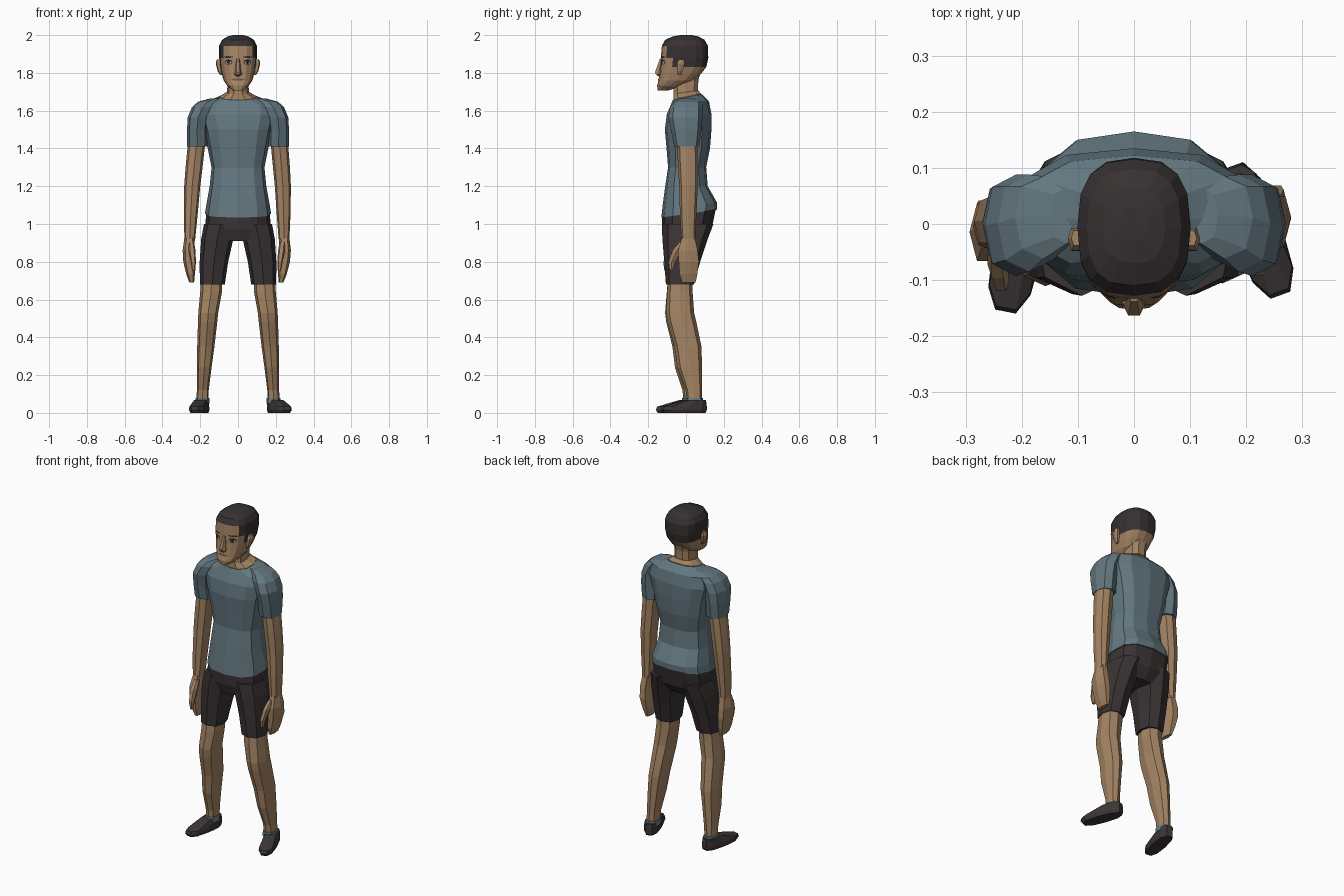
import bpy, bmesh, math
from mathutils import Vector, Matrix
from mathutils.bvhtree import BVHTree


def material(name, r, g, b):
    m = bpy.data.materials.new(name)
    m.diffuse_color = (r, g, b, 1)
    return m


SKIN = material("skin", 0.37, 0.23, 0.125)
SHIRT = material("shirt_grey_blue", 0.125, 0.185, 0.215)
SHORTS = material("shorts_dark", 0.042, 0.033, 0.034)
HAIR = material("hair_dark", 0.038, 0.030, 0.031)
SHOE = material("shoe_dark", 0.046, 0.037, 0.038)
SOCK = material("sock_blue", 0.13, 0.20, 0.23)
WHITE = material("eye_white", 0.36, 0.33, 0.29)
DARK = material("eye_dark", 0.015, 0.012, 0.012)
LIP = material("lip", 0.17, 0.085, 0.05)


def finish(name, bm, mats, rule=None):
    bmesh.ops.recalc_face_normals(bm, faces=bm.faces)
    if rule:
        for f in bm.faces:
            f.material_index = rule(f.calc_center_median())
    me = bpy.data.meshes.new(name)
    bm.to_mesh(me)
    bm.free()
    for m in mats:
        me.materials.append(m)
    ob = bpy.data.objects.new(name, me)
    bpy.context.collection.objects.link(ob)
    return ob


def loft(name, rings, mats, n=8, e=0.8, move=None, rule=None):
    """Skin rounded sections given as (x0, x1, y0, y1, z, tilt)."""
    bm = bmesh.new()
    loops = []
    for x0, x1, y0, y1, z, *tilt in rings:
        t = tilt[0] if tilt else 0
        loop = []
        for i in range(n):
            c, s = math.cos(math.tau * i / n), math.sin(math.tau * i / n)
            dx = math.copysign(abs(c) ** e if abs(c) > 1e-6 else 0, c) * (x1 - x0) / 2
            dy = math.copysign(abs(s) ** e if abs(s) > 1e-6 else 0, s) * (y1 - y0) / 2
            p = Vector(((x0 + x1) / 2 + dx, (y0 + y1) / 2 + dy, z + t * dy))
            loop.append(bm.verts.new(move(p) if move else p))
        loops.append(loop)
    for a, b in zip(loops, loops[1:]):
        for i in range(n):
            j = (i + 1) % n
            bm.faces.new((a[i], a[j], b[j], b[i]))
    bm.faces.new(loops[0])
    bm.faces.new(loops[-1])
    return finish(name, bm, mats, rule)


def centred(rows):
    """Rows of (z, half width, front, back, tilt) as ring tuples."""
    return [(-w, w, f, b, z, *t) for z, w, f, b, *t in rows]


# Shirt body and shorts seat
loft("shirt_body", centred([
    (1.055, .175, -.130, .163, .14), (1.10, .168, -.125, .165, .08), (1.20, .150, -.110, .115),
    (1.30, .140, -.095, .107), (1.40, .160, -.103, .127), (1.50, .180, -.112, .135),
    (1.58, .205, -.102, .135), (1.64, .190, -.080, .122, .08), (1.672, .100, -.070, .085, .2)]),
    [SHIRT], n=12, e=0.75)
loft("shorts_seat", centred([
    (.91, .13, -.105, .09), (.97, .172, -.125, .135), (1.06, .170, -.128, .158, .14)]),
    [SHORTS], n=12, e=0.75)

# Neck with the skin shown inside the collar
loft("neck", centred([
    (1.62, .09, -.06, .07), (1.675, .098, -.069, .083, .2), (1.698, .058, -.068, .066, .15),
    (1.76, .055, -.068, .068), (1.82, .06, -.05, .085)]), [SKIN], n=10)


# Head, hair coloured by height and depth
def hair_rule(c):
    return 1 if c.z > 1.94 or (c.y > -.085 and c.z > 1.83) else 0


head = loft("head", centred([
    (1.708, .028, -.150, -.09), (1.730, .056, -.153, -.03, -.05), (1.760, .076, -.145, .045),
    (1.795, .086, -.140, .080), (1.832, .094, -.136, .108), (1.88, .100, -.133, .118),
    (1.943, .101, -.128, .116), (1.975, .084, -.110, .098), (1.993, .055, -.07, .065),
    (2.0, .025, -.03, .03)]), [SKIN, HAIR], n=16, e=0.75, rule=hair_rule)
loft("nose", centred([
    (1.782, .010, -.148, -.12), (1.792, .021, -.162, -.12), (1.805, .017, -.166, -.12),
    (1.875, .009, -.139, -.12)]), [SKIN], n=6)
tree = BVHTree.FromPolygons([v.co for v in head.data.vertices],
                            [p.vertices[:] for p in head.data.polygons])


def plate(name, x, z, w, h, mat, lift=.002, n=8):
    """Thin painted patch lying on the face."""
    bm = bmesh.new()

    def put(px, pz):
        hit = tree.ray_cast(Vector((px, -1, pz)), Vector((0, 1, 0)))[0]
        return bm.verts.new((px, hit.y - lift, pz))
    mid = put(x, z)
    rim = [put(x + w / 2 * math.cos(math.tau * i / n), z + h / 2 * math.sin(math.tau * i / n))
           for i in range(n)]
    for i in range(n):
        bm.faces.new((mid, rim[i], rim[(i + 1) % n]))
    ob = finish(name, bm, [mat])
    # make the patch face forward
    if ob.data.polygons[0].normal.y > 0:
        ob.data.flip_normals()


plate("mouth", 0, 1.765, .075, .012, LIP, .003)

for s, side in ((1, "right"), (-1, "left")):
    # Face details
    plate(side + "_eye_outline", s * .05, 1.857, .042, .028, DARK)
    plate(side + "_eye_white", s * .05, 1.855, .034, .018, WHITE, .003)
    plate(side + "_iris", s * .05, 1.856, .017, .018, DARK, .004)
    plate(side + "_eyebrow", s * .051, 1.884, .054, .010, HAIR, .003)

    def mirror(p):
        return Vector((p.x * s, p.y, p.z))
    # Ear and sideburn
    loft(side + "_ear", [(.085, .096, -.045, -.025, 1.79), (.085, .108, -.05, -.015, 1.81),
                         (.09, .118, -.05, -.005, 1.85), (.09, .112, -.04, -.01, 1.87)],
         [SKIN], n=6, move=mirror)

    # Sleeve
    loft(side + "_sleeve", [
        (.160, .270, -.062, .070, 1.41), (.163, .270, -.080, .082, 1.50),
        (.155, .266, -.093, .088, 1.565), (.130, .243, -.085, .088, 1.62),
        (.110, .212, -.062, .085, 1.647), (.09, .15, -.035, .065, 1.664)], [SHIRT], move=mirror)

    # Arm, hand and thumb; the left arm hangs a little further out and forward
    def arm_pose(p):
        k = max(0, 1.41 - p.z) / .5
        q = mirror(p)
        return q + Vector((-.012 * k, -.022 * k, 0)) if s < 0 else q
    loft(side + "_arm", [
        (.215, .272, -.025, .050, .92), (.205, .278, -.032, .055, 1.05),
        (.195, .280, -.036, .062, 1.20), (.185, .275, -.042, .062, 1.30),
        (.172, .264, -.048, .062, 1.44)], [SKIN], move=arm_pose)
    loft(side + "_hand", [
        (.215, .240, -.025, .055, .69), (.212, .258, -.040, .066, .735),
        (.215, .275, -.045, .075, .80), (.217, .280, -.048, .068, .86),
        (.217, .272, -.025, .050, .93)], [SKIN], n=6, move=arm_pose)
    loft(side + "_thumb", [
        (.210, .228, -.088, -.070, .755), (.208, .236, -.095, -.055, .80),
        (.212, .248, -.075, -.02, .86), (.22, .25, -.035, 0, .905)], [SKIN], n=6, move=arm_pose)

    # Leg and shorts; the left foot stands slightly ahead
    def leg_pose(p):
        q = mirror(p)
        return q + Vector((0, -.02 * max(0, .7 - p.z) / .7, 0)) if s < 0 else q
    loft(side + "_shorts_leg", [
        (.070, .202, -.106, .042, .68), (.052, .203, -.115, .075, .80),
        (.025, .195, -.125, .115, .92), (.005, .180, -.128, .145, 1.0)], [SHORTS], move=leg_pose)
    loft(side + "_leg", [
        (.155, .220, .005, .085, .06), (.155, .218, -.002, .085, .12),
        (.140, .218, -.045, .085, .24), (.125, .216, -.062, .082, .35),
        (.110, .212, -.098, .055, .48), (.105, .210, -.106, .043, .53),
        (.085, .200, -.100, .035, .64), (.085, .195, -.095, .035, .72)], [SKIN], move=leg_pose)
    loft(side + "_sock", [(.150, .226, -.004, .092, .05), (.152, .224, -.003, .090, .08)],
         [SOCK], move=leg_pose)

    # Shoe, turned outward about the heel
    turn = Matrix.Rotation(math.radians(20 if s > 0 else -11), 3, 'Z')
    pivot = Vector((.187 * s, .07 if s > 0 else .05, 0))

    def shoe_pose(p):
        return turn @ mirror(p) + pivot
    loft(side + "_shoe", [
        (-.038, .040, -.205, .034, 0), (-.043, .047, -.215, .040, .015),
        (-.042, .046, -.208, .040, .033), (-.039, .042, -.150, .038, .05),
        (-.036, .038, -.085, .034, .068)], [SHOE], n=10, e=0.75, move=shoe_pose)
